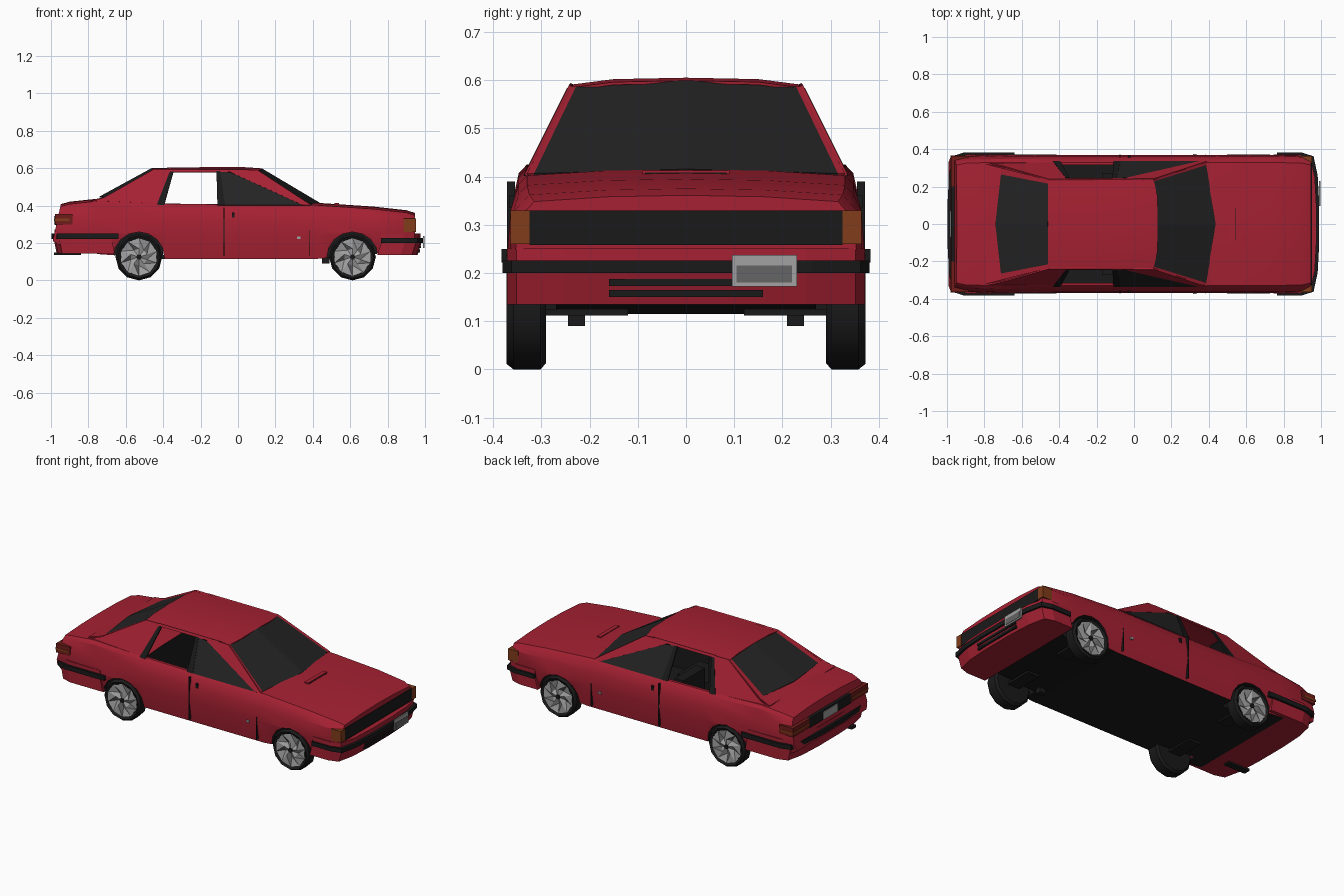
import bpy, bmesh, math
from mathutils import Vector

if "Cube" in bpy.data.objects:
    bpy.data.objects.remove(bpy.data.objects["Cube"])


def mat(name, r, g, b):
    m = bpy.data.materials.new(name)
    m.diffuse_color = (r, g, b, 1)
    m.use_nodes = True
    m.node_tree.nodes["Principled BSDF"].inputs["Base Color"].default_value = m.diffuse_color
    return m


RED = mat("red_paint", .38, .015, .032)
BLACK = mat("black_trim", .010, .010, .010)
GLASS = mat("dark_glass", .017, .017, .017)
GREY = mat("light_alloy", .36, .36, .36)
MID = mat("shadow_alloy", .13, .13, .13)
ORANGE = mat("amber_lamp", .22, .045, .01)
TAIL = mat("tail_lamp", .16, .012, .01)


def mesh(name, verts, faces, mats, idx=None, thick=0):
    me = bpy.data.meshes.new(name)
    me.from_pydata(verts, [], faces)
    for m in mats:
        me.materials.append(m)
    if idx:
        for p, i in zip(me.polygons, idx):
            p.material_index = i
    bm = bmesh.new()
    bm.from_mesh(me)
    bmesh.ops.recalc_face_normals(bm, faces=bm.faces)
    bm.to_mesh(me)
    bm.free()
    ob = bpy.data.objects.new(name, me)
    bpy.context.collection.objects.link(ob)
    if thick:
        s = ob.modifiers.new("thickness", 'SOLIDIFY')
        s.thickness, s.offset = thick, 0
    return ob


def box(name, x0, x1, y0, y1, z0, z1, m):
    v = [(x, y, z) for x in (x0, x1) for y in (y0, y1) for z in (z0, z1)]
    f = [(0, 1, 3, 2), (4, 6, 7, 5), (0, 4, 5, 1), (2, 3, 7, 6), (0, 2, 6, 4), (1, 5, 7, 3)]
    return mesh(name, v, f, [m])


def pair(name, x0, x1, y0, y1, z0, z1, m):
    box(name + "_left", x0, x1, y0, y1, z0, z1, m)
    box(name + "_right", x0, x1, -y1, -y0, z0, z1, m)


def smooth(ob, deg=28):
    bpy.ops.object.select_all(action='DESELECT')
    ob.select_set(True)
    bpy.context.view_layer.objects.active = ob
    for md in list(ob.modifiers):
        bpy.ops.object.modifier_apply(modifier=md.name)
    bpy.ops.object.shade_smooth_by_angle(angle=math.radians(deg))


# Lower body: loft of (x, bottom, shoulder height, width factor, rake)
stations = [(-.95, .21, .395, .955, .22), (-.90, .17, .408, .985, .1), (-.74, .14, .425, 1, 0),
            (-.40, .115, .41, 1, 0), (0, .115, .405, 1, 0), (.42, .115, .402, 1, 0),
            (.72, .14, .382, 1, 0), (.90, .16, .362, .985, 0), (.945, .21, .348, .955, 0)]
verts, faces = [], []
for x, zb, zs, w, k in stations:
    half = [(.35, zb), (.37, .25), (.364, min(.33, zs - .035)), (.347, zs - .018), (.33, zs), (.17, zs + .01)]
    ring = half + [(0, zs + .013)] + [(-y, z) for y, z in reversed(half)]
    verts += [(x - k * (zs - z), y * w, z) for y, z in ring]
n = 13
for s in range(len(stations) - 1):
    for i in range(n):
        j = (i + 1) % n
        faces.append((s * n + i, s * n + j, s * n + n + j, s * n + n + i))
faces += [tuple(range(n)), tuple(range((len(stations) - 1) * n, len(stations) * n))]
body = mesh("lower_body", verts, faces, [RED, BLACK])
for p in body.data.polygons:
    p.material_index = 1 if p.normal.z < -.7 else 0


def cut(cutter):
    cutter.data.materials.clear()
    for m in (RED, BLACK):
        cutter.data.materials.append(m)
    for p in cutter.data.polygons:
        p.material_index = 1
    cutter.hide_render = True
    cutter.hide_set(True)
    b = body.modifiers.new("cut", 'BOOLEAN')
    b.object, b.operation, b.solver = cutter, 'DIFFERENCE', 'EXACT'


def prism(name, cx, cz, r, y0, y1, seg):
    v = [(cx + r * math.cos(2 * math.pi * i / seg), y, cz + r * math.sin(2 * math.pi * i / seg))
         for y in (y0, y1) for i in range(seg)]
    f = [(i, (i + 1) % seg, seg + (i + 1) % seg, seg + i) for i in range(seg)]
    return mesh(name, v, f + [tuple(range(seg)), tuple(range(seg, 2 * seg))], [BLACK])


# Wheel arches and cabin hollow
AXLES = (-.53, .612)
for x in AXLES:
    for s in (-1, 1):
        cut(prism("arch_cutter", x, .122, .137, s * .27, s * .45, 16))
cut(box("cabin_cutter", -.40, .38, -.315, .315, .135, .6, BLACK))
smooth(body)


# Bumpers: plan outline extruded between two heights
def bumper(name, end, reach, start, z0, z1, m, grow=0, tuck=0):
    half = [(start, .371), (reach - .09, .371), (reach - .03, .352), (reach - .008, .25), (reach, .1)]
    pts = half + [(x, -y) for x, y in reversed(half)]
    v = [(end * (x + (grow if x > start else 0) - t), y + math.copysign(grow, y) * (1 - t * 10), z)
         for z, t in ((z0, tuck), (z1, 0)) for x, y in pts]
    k = len(pts)
    f = [(i, (i + 1) % k, k + (i + 1) % k, k + i) for i in range(k)]
    return mesh(name, v, f + [tuple(range(k)), tuple(range(k, 2 * k))], [m])


bumper("front_valance", 1, .98, .765, .135, .20, RED, 0, .02)
bumper("front_bumper_strip", 1, .98, .765, .20, .226, BLACK, .01)
bumper("front_bumper_top", 1, .975, .765, .226, .252, RED)
bumper("rear_valance", -1, .985, .675, .145, .222, RED, 0, .015)
bumper("rear_bumper_strip", -1, .985, .64, .222, .25, BLACK, .012)
bumper("rear_bumper_top", -1, .98, .675, .25, .272, RED)

# Nose details
box("grille", .94, .951, -.325, .325, .258, .33, BLACK)
pair("front_indicator", .885, .952, .325, .364, .26, .33, ORANGE)
box("upper_intake", .96, .978, -.16, .16, .173, .187, BLACK)
box("lower_intake", .955, .974, -.16, .16, .15, .165, BLACK)
box("front_plate", .988, .996, .095, .23, .172, .237, GREY)
box("front_plate_band", .995, .998, .105, .22, .18, .215, MID)
box("hood_vent", .515, .54, -.09, .09, .39, .413, RED)
box("hood_vent_slot", .538, .543, -.085, .085, .4, .408, BLACK)

# Tail details
pair("tail_lamp", -.979, -.885, .20, .364, .30, .355, TAIL)
pair("tail_lamp_band", -.982, -.90, .205, .366, .318, .33, ORANGE)
box("tail_panel", -.978, -.95, -.20, .20, .295, .355, BLACK)
box("rear_plate", -.983, -.97, -.07, .07, .298, .345, GREY)
box("exhaust", -.985, -.84, -.24, -.20, .135, .15, BLACK)


# Roof and screens
def strip(name, rows, mats, idx):
    k = len(rows[0])
    v = [p for r in rows for p in r]
    f = [(r * k + i, r * k + i + 1, r * k + k + i + 1, r * k + k + i)
         for r in range(len(rows) - 1) for i in range(k - 1)]
    return mesh(name, v, f, mats, idx, .006)


ry = [(-.235, .588), (-.15, .599), (0, .602), (.15, .599), (.235, .588)]
smooth(strip("roof", [[(x + c * (.02 if abs(y) < .2 else 0), y, z - d) for y, z in ry]
                      for x, c, d in ((-.46, 0, .004), (-.2, 0, 0), (.04, 0, 0), (.105, 1, .006))], [RED], None), 40)


def screen(name, top, bottom):
    rows = []
    for (xo, xc, o, i, zo, zc) in (top, bottom):
        rows.append([(xo, -o, zo), (xo, -i, zo), (xc, 0, zc), (xo, i, zo), (xo, o, zo)])
    strip(name, rows, [RED, GLASS], [0, 1, 1, 0])


screen("windscreen", (.105, .125, .235, .228, .584, .597), (.385, .435, .33, .315, .404, .413))
screen("rear_window", (-.455, -.46, .235, .215, .586, .598), (-.71, -.74, .30, .265, .443, .445))
strip("rear_scuttle", [[(-.71, y, .443) for y in (-.3, .3)], [(-.79, y, .425) for y in (-.32, .32)]], [RED], None)


# Side panels lie on the sloping cabin side
def side(name, pts, m, out=0):
    for s, tag in ((1, "left"), (-1, "right")):
        v = [(x, s * (.332 + out - .5 * (z - .4)), z) for x, z in pts]
        mesh(name + "_" + tag, v, [tuple(range(len(v)))], [m], None, .008)


side("rear_pillar", [(-.80, .412), (-.71, .445), (-.455, .59), (-.36, .59), (-.43, .40)], RED)
side("rear_window_trim", [(-.435, .40), (-.365, .58), (-.345, .58), (-.395, .40)], BLACK, .002)
side("roof_rail", [(-.37, .578), (-.37, .592), (.06, .592), (-.02, .578)], RED)
side("door_pillar", [(-.11, .40), (-.115, .582), (-.095, .582), (-.07, .40)], BLACK, .002)
side("front_door_glass", [(-.075, .40), (-.098, .58), (-.04, .575), (.36, .408), (.36, .40)], GLASS)
side("front_pillar", [(-.06, .59), (.105, .588), (.39, .402), (.345, .402), (-.03, .572)], RED, .001)

# Door details
pair("door_handle", -.032, -.018, .34, .366, .335, .362, BLACK)
pair("side_marker", .315, .335, .36, .373, .222, .234, GREY)
pair("door_seam", -.077, -.071, .355, .3715, .13, .39, BLACK)
pair("fender_seam", .383, .386, .355, .3715, .13, .27, BLACK)

# Cabin interior
pair("seat_base", -.12, .1, .06, .27, .14, .24, BLACK)
pair("seat_back", -.17, -.11, .06, .27, .14, .395, BLACK)
box("dashboard", .28, .38, -.31, .31, .25, .395, BLACK)

# Underbody brackets
pair("suspension_arm", .57, .65, .12, .29, .112, .125, BLACK)
pair("jack_bracket", .45, .49, .21, .245, .09, .13, BLACK)
pair("rear_arm", -.57, -.49, .12, .29, .112, .14, BLACK)

# Wheels: lathed tyre and a five-pointed alloy face
SEG = 12
profile = [(.098, .362), (.114, .372), (.125, .358), (.125, .302), (.112, .29), (.03, .29)]
for x in AXLES:
    for s, tag in ((1, "left"), (-1, "right")):
        v, f = [], []
        for r, y in profile:
            v += [(x + r * math.cos(2 * math.pi * i / SEG), s * y, .125 + r * math.sin(2 * math.pi * i / SEG))
                  for i in range(SEG)]
        for p in range(len(profile) - 1):
            f += [(p * SEG + i, p * SEG + (i + 1) % SEG, (p + 1) * SEG + (i + 1) % SEG, (p + 1) * SEG + i)
                  for i in range(SEG)]
        f.append(tuple(range((len(profile) - 1) * SEG, len(profile) * SEG)))
        smooth(mesh("tyre_" + tag, v, f, [BLACK]), 35)
        v, f, idx = [(x, s * .366, .125)], [], []
        for i in range(10):
            a = math.pi * i / 5 + math.pi / 2
            for r, y in ((.045, .366 if i % 2 == 0 else .35), (.1, .364)):
                v.append((x + r * math.cos(a), s * y, .125 + r * math.sin(a)))
        for i in range(10):
            a, b = 1 + 2 * i, 1 + 2 * ((i + 1) % 10)
            f += [(0, a, b), (a, a + 1, b + 1), (a, b + 1, b)]
            idx += [0, 0, 0] if i % 2 else [0, 0, 1]
        mesh("alloy_" + tag, v, f, [GREY, MID], idx)
        prism("hub_cap_" + tag, x, .125, .014, s * .355, s * .37, 8)
